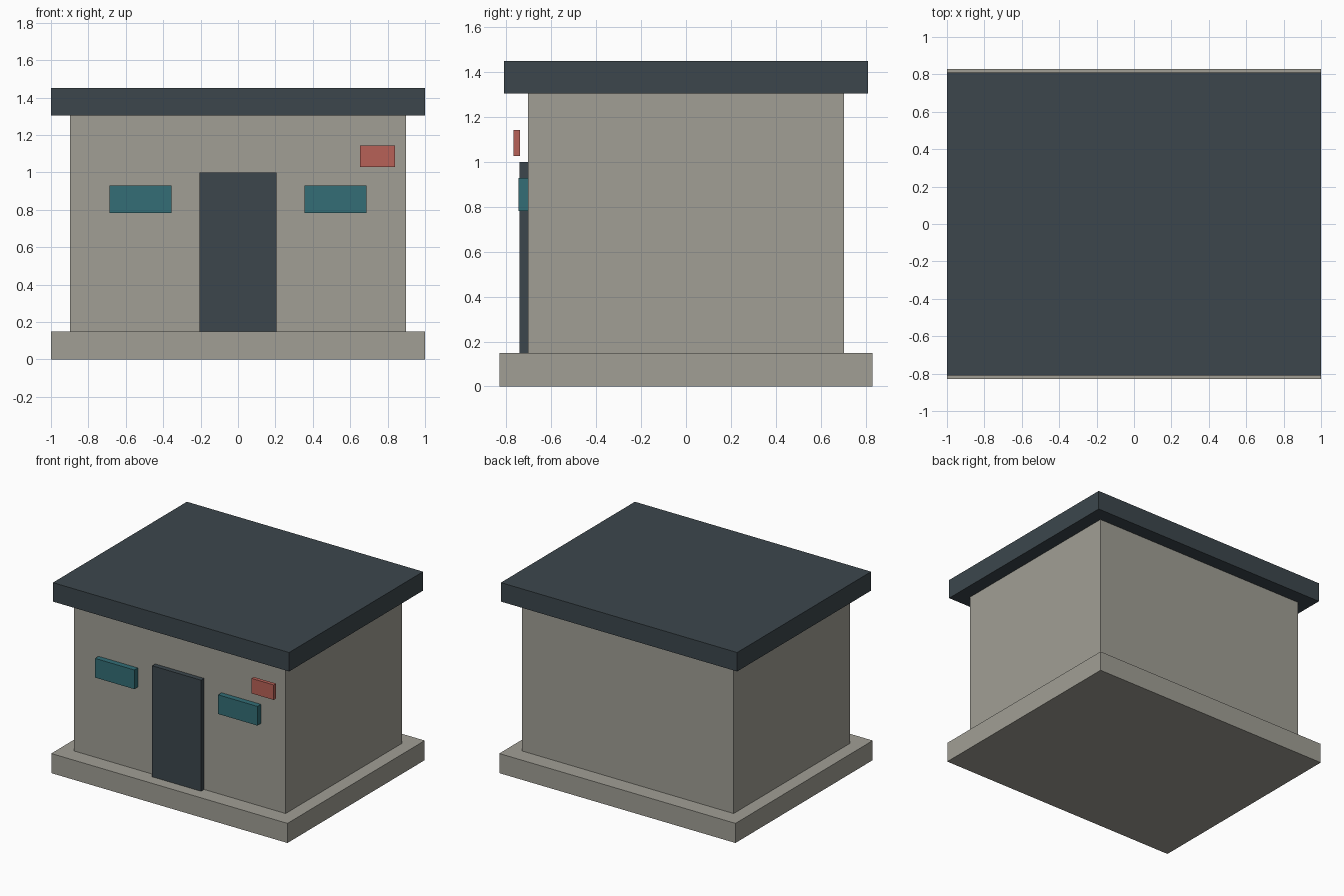
import bpy
import bmesh

default = bpy.data.objects.get("Cube")
if default:
    bpy.data.objects.remove(default, do_unlink=True)


def make_material(name, colour):
    mat = bpy.data.materials.new(name)
    mat.use_nodes = True
    mat.diffuse_color = (*colour, 1)
    mat.node_tree.nodes["Principled BSDF"].inputs["Base Color"].default_value = (*colour, 1)
    return mat


concrete = make_material("warm grey concrete", (0.355, 0.345, 0.30))
slate = make_material("dark slate", (0.045, 0.062, 0.073))
teal = make_material("teal glass", (0.033, 0.155, 0.18))
red = make_material("muted red", (0.477, 0.119, 0.095))


def box(name, x, y, z, mat):
    """Axis-aligned box from its (low, high) span on each axis."""
    bm = bmesh.new()
    bmesh.ops.create_cube(bm, size=1)
    spans = (x, y, z)
    for v in bm.verts:
        v.co = [(s[0] + s[1]) / 2 + c * (s[1] - s[0]) for s, c in zip(spans, v.co)]
    mesh = bpy.data.meshes.new(name)
    bm.to_mesh(mesh)
    bm.free()
    mesh.materials.append(mat)
    obj = bpy.data.objects.new(name, mesh)
    bpy.context.collection.objects.link(obj)
    return obj


base_top, wall_top, wall_front = 0.15, 1.305, -0.705

# Main structure
box("foundation", (-1, 1), (-0.83, 0.83), (0, base_top), concrete)
box("walls", (-0.897, 0.897), (wall_front, -wall_front), (base_top, wall_top), concrete)
box("roof", (-1, 1), (-0.81, 0.81), (wall_top, 1.45), slate)

# Door and the pair of windows, set against the front wall
box("door", (-0.207, 0.207), (-0.742, wall_front), (base_top, 1.0), slate)
for side, label in ((-1, "right"), (1, "left")):
    span = sorted((side * 0.355, side * 0.687))
    box(label + "_window", span, (-0.747, wall_front), (0.783, 0.93), teal)

# Small panel standing off the wall
box("wall_panel", (0.652, 0.84), (-0.768, -0.74), (1.028, 1.143), red)
